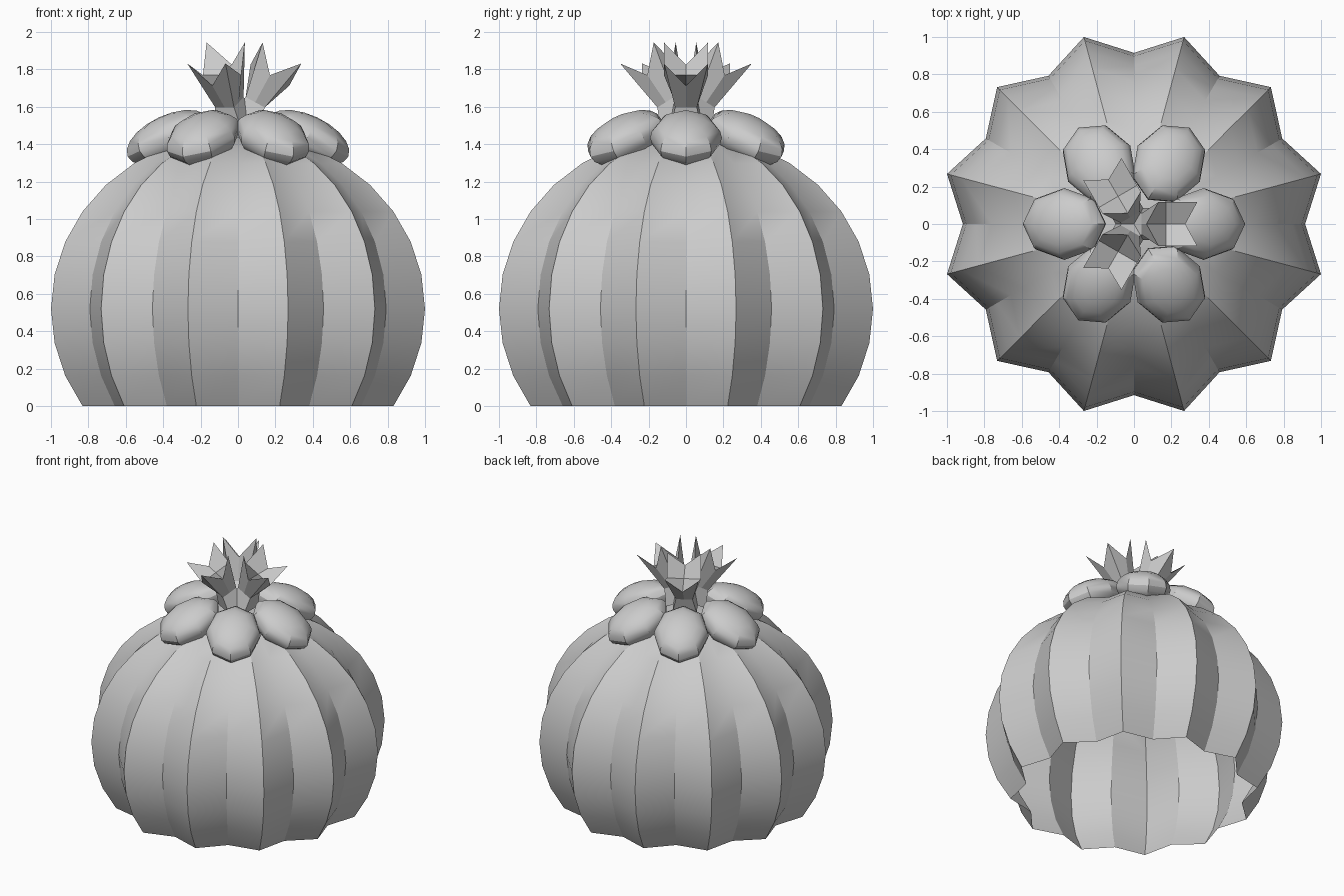
import bpy, bmesh
from math import sin, cos, pi, radians
from mathutils import Matrix, Vector

if "Cube" in bpy.data.objects:
    bpy.data.objects.remove(bpy.data.objects["Cube"])


def make_object(name, bm, smooth=True):
    bmesh.ops.recalc_face_normals(bm, faces=bm.faces[:])
    mesh = bpy.data.meshes.new(name)
    bm.to_mesh(mesh)
    bm.free()
    ob = bpy.data.objects.new(name, mesh)
    bpy.context.collection.objects.link(ob)
    if smooth:
        bpy.ops.object.select_all(action='DESELECT')
        ob.select_set(True)
        bpy.context.view_layer.objects.active = ob
        bpy.ops.object.shade_smooth_by_angle(angle=radians(30))
    return ob


def bridge(bm, a, b):
    n = len(a)
    for i in range(n):
        bm.faces.new((a[i], a[(i + 1) % n], b[(i + 1) % n], b[i]))


# Ribbed body: flattened globe with 12 ridges, cut open at the ground
bm = bmesh.new()
step, height, mid_z = radians(11.25), 0.936, 0.52
rings = []
for k in range(-3, 8):
    lat = k * step
    ring = []
    for i in range(24):
        r = (1.035 if i % 2 else 0.915) * cos(lat)
        a = radians(15 * i)
        ring.append(bm.verts.new((r * cos(a), r * sin(a), mid_z + height * sin(lat))))
    rings.append(ring)
for lower, upper in zip(rings, rings[1:]):
    bridge(bm, lower, upper)
pole = bm.verts.new((0, 0, mid_z + height))
for i in range(24):
    bm.faces.new((rings[-1][i], rings[-1][(i + 1) % 24], pole))
make_object("ribbed_body", bm)

# Six drooping fruits around the crown
for i in range(6):
    bm = bmesh.new()
    bmesh.ops.create_uvsphere(bm, u_segments=8, v_segments=10, radius=1)
    bm.transform(Matrix.Rotation(i * pi / 3, 4, 'Z')
                 @ Matrix.Translation((0.372, 0, 1.435))
                 @ Matrix.Rotation(radians(25), 4, 'Y')
                 @ Matrix.Diagonal((0.24, 0.192, 0.12, 1)))
    make_object(f"fruit_{i + 1}", bm)

# Three square flowers, each with four raised corner petals
SQUARE = [(1, 1), (0, 1), (-1, 1), (-1, 0), (-1, -1), (0, -1), (1, -1), (1, 0)]


def square_ring(bm, half, z_corner, z_mid):
    return [bm.verts.new((x * half, y * half, z_corner if x and y else z_mid))
            for x, y in SQUARE]


for i in range(3):
    bm = bmesh.new()
    foot = square_ring(bm, 0.085, -0.42, -0.42)
    neck = square_ring(bm, 0.058, -0.30, -0.30)
    rim = square_ring(bm, 0.118, 0.0, -0.135)
    bridge(bm, foot, neck)
    bridge(bm, neck, rim)
    bm.faces.new(foot)
    centre = bm.verts.new((0, 0, -0.135))
    for c in range(0, 8, 2):
        bm.faces.new((rim[c - 1], rim[c], rim[c + 1], centre))
    bm.transform(Matrix.Rotation(i * 2 * pi / 3, 4, 'Z')
                 @ Matrix.Translation((0.235, 0, 1.888))
                 @ Matrix.Rotation(radians(28.5), 4, 'Y'))
    make_object(f"flower_{i + 1}", bm, smooth=False)
